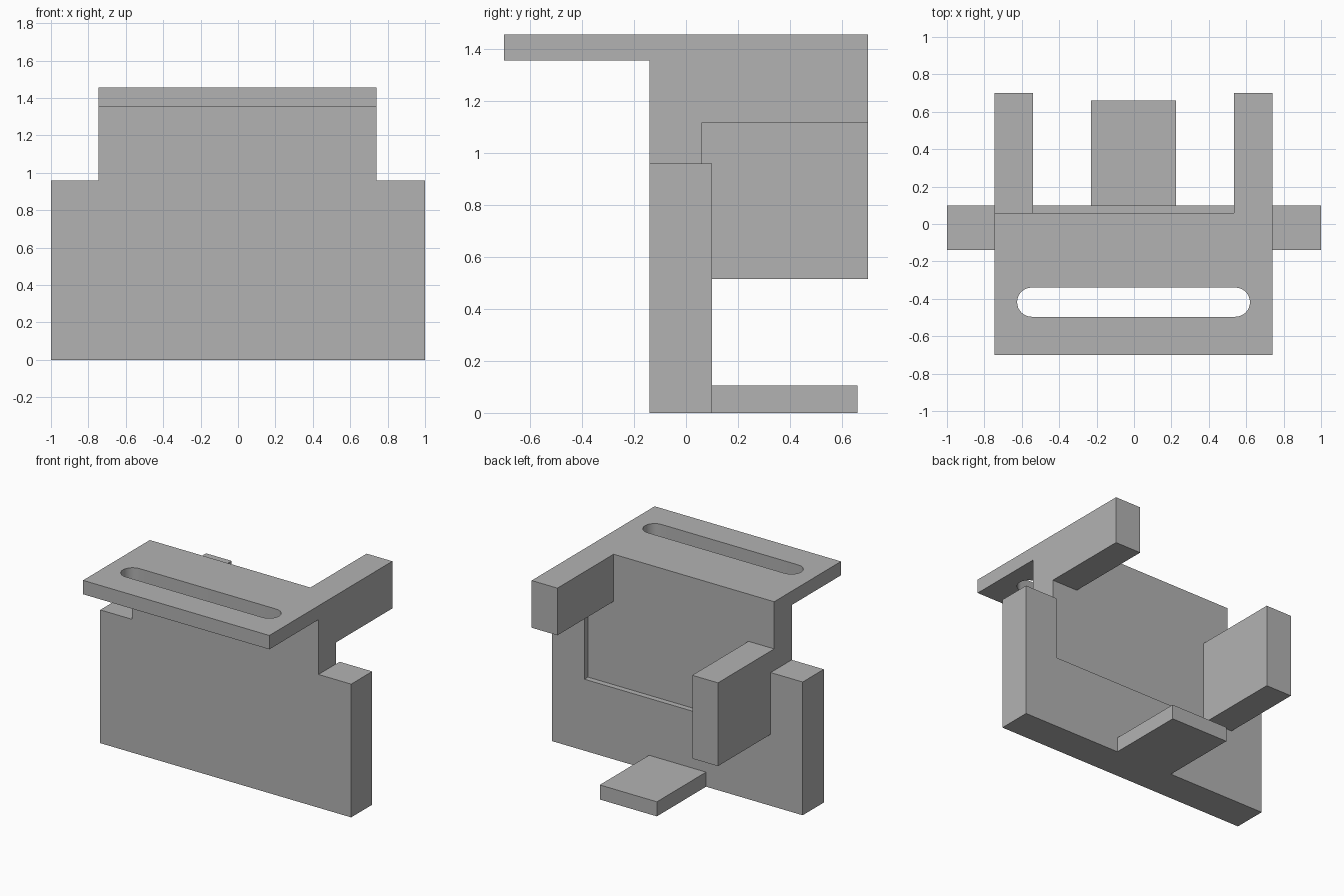
import bpy
import bmesh
import math
from mathutils import Vector

cube = bpy.data.objects.get("Cube")
if cube:
    bpy.data.objects.remove(cube, do_unlink=True)

# Single plain grey finish
grey = bpy.data.materials.new("plain_grey")
grey.use_nodes = True
colour = (0.45, 0.45, 0.45, 1)
grey.diffuse_color = colour
grey.node_tree.nodes["Principled BSDF"].inputs["Base Color"].default_value = colour


def prism(name, outline, sweep):
    """Extrude a closed outline of 3D points along a sweep vector."""
    bm = bmesh.new()
    face = bm.faces.new([bm.verts.new(p) for p in outline])
    extruded = bmesh.ops.extrude_face_region(bm, geom=[face], use_keep_orig=True)
    moved = [v for v in extruded["geom"] if isinstance(v, bmesh.types.BMVert)]
    bmesh.ops.translate(bm, verts=moved, vec=Vector(sweep))
    bmesh.ops.recalc_face_normals(bm, faces=bm.faces)
    mesh = bpy.data.meshes.new(name)
    bm.to_mesh(mesh)
    bm.free()
    mesh.materials.append(grey)
    obj = bpy.data.objects.new(name, mesh)
    bpy.context.collection.objects.link(obj)
    return obj


def box(name, x, y, z):
    outline = [(x[0], y[0], z[0]), (x[1], y[0], z[0]),
               (x[1], y[1], z[0]), (x[0], y[1], z[0])]
    return prism(name, outline, (0, 0, z[1] - z[0]))


def cut(target, cutter):
    cutter.hide_render = True
    mod = target.modifiers.new("cut", 'BOOLEAN')
    mod.operation = 'DIFFERENCE'
    mod.solver = 'EXACT'
    mod.object = cutter
    bpy.context.view_layer.objects.active = target
    bpy.ops.object.modifier_apply(modifier=mod.name)
    bpy.data.objects.remove(cutter, do_unlink=True)


LEFT, RIGHT = 0.74, -0.745     # sides of the upper bracket
FRONT, RECESS, BACK = -0.14, 0.06, 0.10
SHOULDER, TOP = 0.96, 1.455
ARM_END = 0.70

# Main plate with a shallow recess in its back
plate = box("main_plate", (-1, 1), (FRONT, BACK), (0, SHOULDER))
cut(plate, box("recess_cutter", (RIGHT, LEFT), (RECESS, 0.3), (0.515, 1.2)))

# Upper wall and front shelf as one L-shaped profile
profile = [(-0.70, 1.355), (FRONT, 1.355), (FRONT, SHOULDER),
           (RECESS, SHOULDER), (RECESS, TOP), (-0.70, TOP)]
shelf = prism("upper_wall_and_shelf", [(RIGHT, y, z) for y, z in profile],
              (LEFT - RIGHT, 0, 0))

# Rounded slot through the shelf
radius, slot_y, steps = 0.078, -0.418, 16
slot = []
for centre, start in ((0.542, -math.pi / 2), (-0.547, math.pi / 2)):
    for i in range(steps + 1):
        a = start + math.pi * i / steps
        slot.append((centre + radius * math.cos(a), slot_y + radius * math.sin(a), 1.25))
cut(shelf, prism("slot_cutter", slot, (0, 0, 0.4)))

# Rear arms at different heights, and the foot tab
box("upper_left_arm", (0.535, LEFT), (RECESS, ARM_END), (1.115, TOP))
box("lower_right_arm", (RIGHT, -0.54), (RECESS, ARM_END), (0.515, 1.115))
box("foot_tab", (-0.23, 0.225), (BACK, 0.66), (0, 0.105))

# Smooth only the rounded slot ends
bpy.ops.object.select_all(action='DESELECT')
shelf.select_set(True)
bpy.context.view_layer.objects.active = shelf
bpy.ops.object.shade_smooth_by_angle(angle=math.radians(30))
